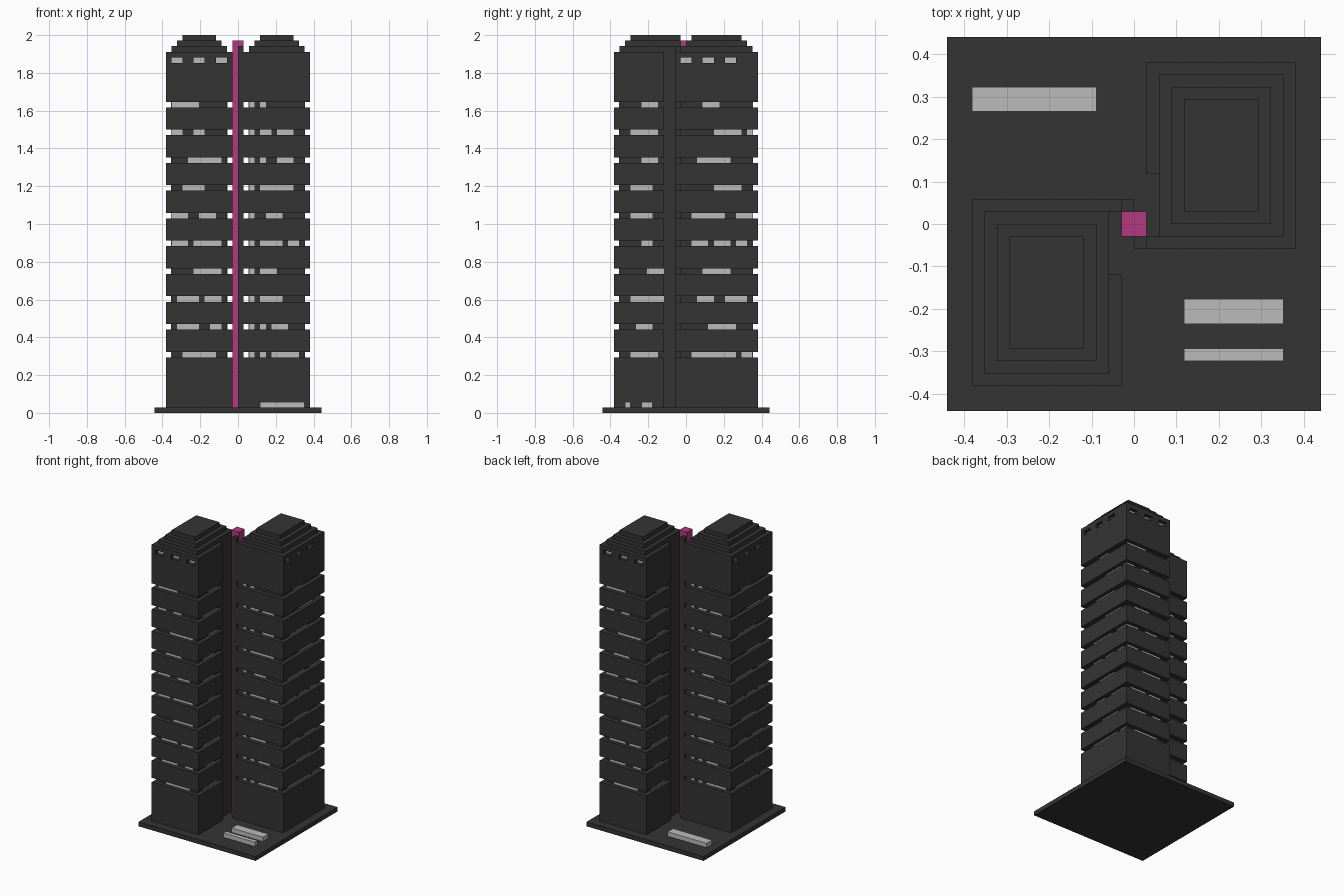
import bpy, bmesh

cube = bpy.data.objects.get("Cube")
if cube:
    bpy.data.objects.remove(cube, do_unlink=True)

U = 2 / 68  # grid unit: the height is 68 units


def material(name, rgb):
    m = bpy.data.materials.new(name)
    m.use_nodes = True
    m.diffuse_color = (*rgb, 1)
    m.node_tree.nodes["Principled BSDF"].inputs["Base Color"].default_value = (*rgb, 1)
    return m


DARK = material("dark grey", (0.034, 0.034, 0.034))
LIGHT = material("light grey", (0.50, 0.50, 0.50))
PINK = material("magenta", (0.45, 0.042, 0.22))


def rect(x0, x1, y0, y1):
    return [(x0, y0), (x1, y0), (x1, y1), (x0, y1)]


def build(name, mat, prisms, turn=1):
    """One object from prisms (outline, z0, z1); turn=-1 rotates it half a turn."""
    bm = bmesh.new()
    for outline, z0, z1 in prisms:
        low = [bm.verts.new((x * U * turn, y * U * turn, z0 * U)) for x, y in outline]
        high = [bm.verts.new((x * U * turn, y * U * turn, z1 * U)) for x, y in outline]
        bm.faces.new(low[::-1])
        bm.faces.new(high)
        n = len(outline)
        for i in range(n):
            j = (i + 1) % n
            bm.faces.new((low[i], low[j], high[j], high[i]))
    mesh = bpy.data.meshes.new(name)
    bm.to_mesh(mesh)
    bm.free()
    mesh.materials.append(mat)
    obj = bpy.data.objects.new(name, mesh)
    bpy.context.collection.objects.link(obj)
    return obj


def gaps(start, end, openings):
    """Solid stretches left between the openings."""
    out = []
    for a, b in openings:
        if a > start:
            out.append((start, a))
        start = b
    if end > start:
        out.append((start, end))
    return out


# Lit stretches per storey, lowest first, as (start, end) along each face
OUTER_SIDE = [[(1, 9), (10, 12)], [(4, 9)], [(2, 5), (7, 11)], [(3, 8)],
              [(1, 4), (5, 8), (9, 11)], [(1, 7), (9, 12)], [(5, 10)], [(2, 8)],
              [(5, 10), (11, 12)], [(3, 6)]]
INNER_END = [[(2, 3), (4, 5), (6, 11)], [(2, 3), (4, 5), (6, 9)], [(2, 3), (4, 8)],
             [(2, 3), (4, 7)], [(2, 3), (4, 8), (9, 11)], [(2, 3), (5, 8)],
             [(2, 3), (4, 10)], [(2, 3), (4, 5), (7, 10)],
             [(2, 3), (4, 6), (7, 10)], [(2, 3), (4, 5)]]
OUTER_END = [[(4, 10)], [(3, 5), (7, 11)], [(3, 6), (7, 11)], [(3, 8)],
             [(3, 8), (9, 12)], [(4, 7), (9, 12)], [(6, 10)], [(3, 9)],
             [(6, 8), (10, 12)], [(7, 12)]]
INNER_SIDE = [[(5, 10)], [(6, 9)], [(4, 10)], [(4, 7)], [(6, 8)],
              [(6, 10)], [(6, 10)], [(5, 8)], [(5, 10)], [(5, 8)]]
TOP_SIDE = [(-1, 1), (3, 5), (7, 9)]
TOP_END = [(2, 4), (6, 8), (10, 12)]
T = 0.1  # thickness of the lit plates

SLAB = [(1, -2), (13, -2), (13, 13), (1, 13), (1, 4), (2, 4), (2, -1), (1, -1)]


def tower(side, turn):
    # Core, whose top is the first roof step, then two smaller steps
    build(side + "_core", DARK, [(rect(2, 12, -1, 12), 1, 66)], turn)
    build(side + "_roof_steps", DARK, [(rect(3, 11, 0, 11), 66, 67),
                                       (rect(4, 10, 1, 10), 67, 68)], turn)
    build(side + "_corner_pole", DARK, [(rect(0, 1, -2, -1), 1, 66)], turn)

    # Storey blocks separated by open window bands
    blocks = [(SLAB, 1, 10)]
    blocks += [(SLAB, 11 + 5 * k, 15 + 5 * k) for k in range(9)]
    build(side + "_storeys", DARK, blocks, turn)

    # Top block with a row of recessed windows on the two outer faces
    crown = [(SLAB, 56, 63), (SLAB, 64, 65),
             (rect(1, 12, -2, -1), 63, 64), (rect(1, 2, 4, 12), 63, 64)]
    crown += [(rect(12, 13, a, b), 63, 64) for a, b in gaps(-2, 13, TOP_SIDE)]
    crown += [(rect(a, b, 12, 13), 63, 64) for a, b in gaps(1, 12, TOP_END)]
    build(side + "_crown", DARK, crown, turn)

    # Lit window plates on the core
    lit = [(rect(12, 12 + T, a, b), 63, 64) for a, b in TOP_SIDE]
    lit += [(rect(a, b, 12, 12 + T), 63, 64) for a, b in TOP_END]
    for k in range(10):
        z0, z1 = 10 + 5 * k, 11 + 5 * k
        lit += [(rect(12, 12 + T, a, b), z0, z1) for a, b in OUTER_SIDE[k]]
        lit += [(rect(2 - T, 2, a, b), z0, z1) for a, b in INNER_SIDE[k]]
        lit += [(rect(a, b, -1 - T, -1), z0, z1) for a, b in INNER_END[k]]
        lit += [(rect(a, b, 12, 12 + T), z0, z1) for a, b in OUTER_END[k]]
    build(side + "_windows", LIGHT, lit, turn)


tower("left_tower", 1)
tower("right_tower", -1)

# Ground plate, shaft between the towers, and low benches
build("base_plate", DARK, [(rect(-15, 15, -15, 15), 0, 1)])
build("central_shaft", PINK, [(rect(-1, 1, -1, 1), 1, 67)])
build("front_bench_narrow", LIGHT, [(rect(4, 12, -11, -10), 1, 2)])
build("front_bench_wide", LIGHT, [(rect(4, 12, -8, -6), 1, 2)])
build("back_bench", LIGHT, [(rect(-13, -3, 9, 11), 1, 2)])
